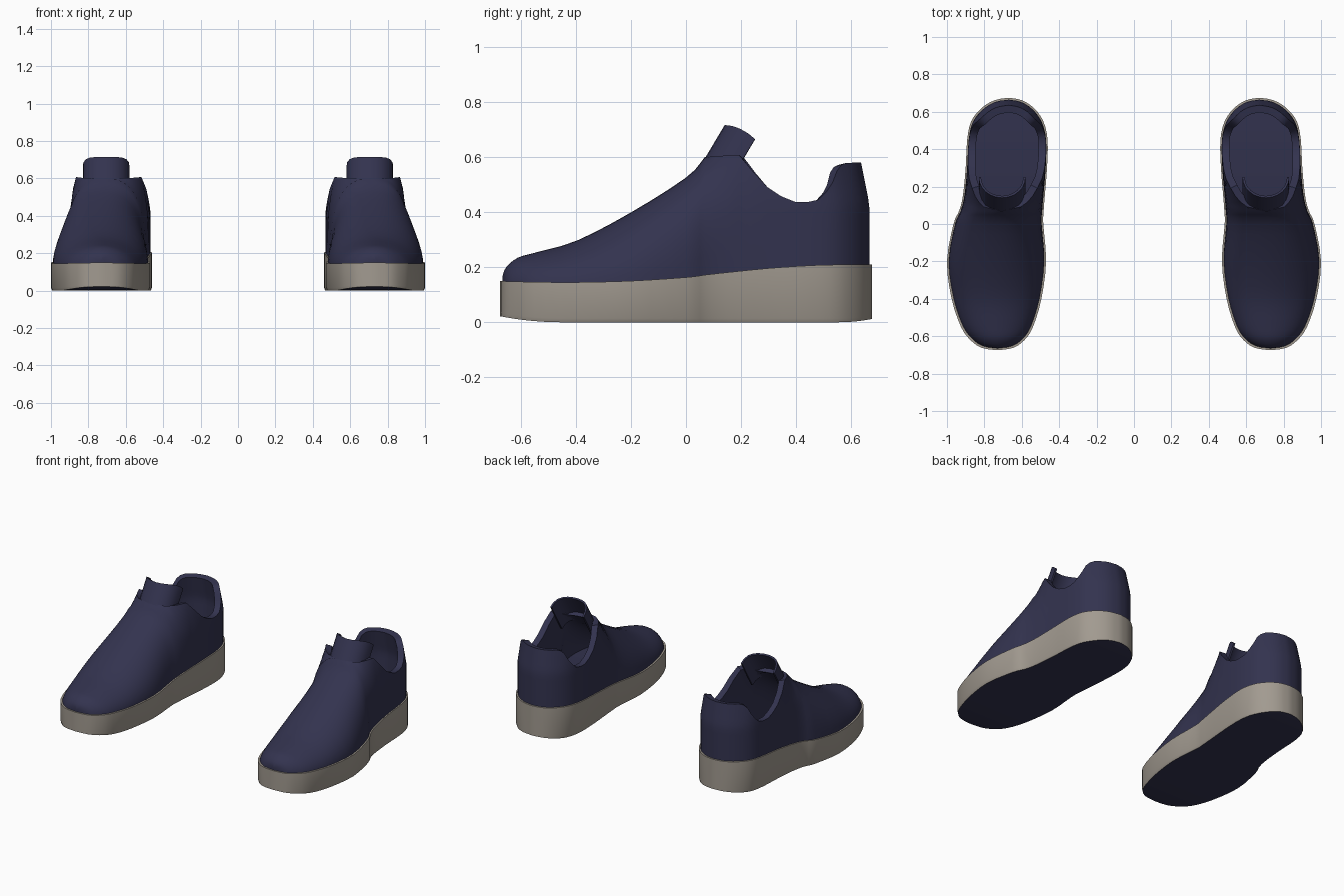
import bpy, bmesh, math

if "Cube" in bpy.data.objects:
    bpy.data.objects.remove(bpy.data.objects["Cube"])


def material(name, rgb):
    m = bpy.data.materials.new(name)
    m.diffuse_color = (*rgb, 1)
    m.use_nodes = True
    m.node_tree.nodes["Principled BSDF"].inputs["Base Color"].default_value = m.diffuse_color
    return m


NAVY = material("navy fabric", (0.033, 0.033, 0.078))
GREY = material("warm grey rubber", (0.36, 0.325, 0.28))

# Stations along the shoe: y, inner x, outer x, crown height, squareness, sole top
ROWS = [
    (-.675, .73, .73, .17, 2, .150), (-.662, .645, .815, .20, 2, .149),
    (-.62, .585, .875, .234, 2, .148), (-.55, .54, .925, .254, 2, .146),
    (-.40, .495, .975, .297, 2, .145), (-.20, .47, 1.0, .40, 2.1, .150),
    (0, .485, .965, .525, 2.4, .163), (.07, .483, .935, .60, 2.6, .172),
    (.15, .477, .915, .70, 3, .181), (.30, .465, .90, .90, 4, .196),
    (.45, .462, .892, .95, 4, .206), (.55, .485, .87, .95, 4, .209),
    (.62, .535, .815, .95, 4, .210), (.662, .60, .745, .95, 4, .210),
    (.675, .67, .67, .95, 4, .210)]
COLLAR = [(.07, .60), (.20, .608), (.23, .57), (.27, .515), (.33, .465), (.42, .43),
          (.49, .445), (.54, .49), (.58, .555), (.61, .578), (.70, .58)]


def smooth_rows(rows, n=3):
    """Resample the stations with a Catmull-Rom curve."""
    out = []
    for i in range(len(rows) - 1):
        quad = rows[max(i - 1, 0)], rows[i], rows[i + 1], rows[min(i + 2, len(rows) - 1)]
        for k in range(n):
            t = k / n
            out.append(tuple(
                b + .5 * t * (c - a + t * (2*a - 5*b + 4*c - d + t * (3*(b - c) + d - a)))
                for a, b, c, d in zip(*quad)))
    return out + [rows[-1]]


def lerp_table(table, x):
    for (x0, a), (x1, b) in zip(table, table[1:]):
        if x <= x1:
            return a + (b - a) * max(0, (x - x0) / (x1 - x0))
    return table[-1][1]


def make(name, grids, mats, closed=False, thickness=0, under=None):
    """Skin grids of points, thicken them and mirror the part to the other shoe."""
    bm = bmesh.new()
    for grid in grids:
        vs = [[bm.verts.new(p) for p in row] for row in grid]
        cols = len(vs[0])
        for a, b in zip(vs, vs[1:]):
            for j in range(cols if closed else cols - 1):
                k = (j + 1) % cols
                bm.faces.new((a[j], b[j], b[k], a[k]))
    bmesh.ops.remove_doubles(bm, verts=bm.verts, dist=.0005)
    if closed:
        bmesh.ops.recalc_face_normals(bm, faces=bm.faces)
    bm.normal_update()
    for f in bm.faces:
        if under is not None and f.normal.z < -.8:
            f.material_index = under
    me = bpy.data.meshes.new(name)
    bm.to_mesh(me)
    bm.free()
    ob = bpy.data.objects.new(name, me)
    bpy.context.collection.objects.link(ob)
    for m in mats:
        me.materials.append(m)
    bpy.ops.object.select_all(action='DESELECT')
    ob.select_set(True)
    bpy.context.view_layer.objects.active = ob
    if thickness:
        s = ob.modifiers.new("thickness", 'SOLIDIFY')
        s.thickness = thickness
        s.offset = -1
        bpy.ops.object.modifier_apply(modifier=s.name)
    bpy.ops.object.shade_smooth_by_angle(angle=math.radians(40))
    ob.modifiers.new("other shoe", 'MIRROR')
    return ob


STATIONS = smooth_rows(ROWS)

# Sole: closed cross-sections, lifted a little at toe and heel, dark underneath
sole = []
for y, xi, xo, h, p, top in STATIONS:
    cx, w = (xi + xo) / 2, (xo - xi) / 2
    low = .022 * max(0, (-y - .45) / .225) ** 2 + .012 * max(0, (y - .55) / .125) ** 2
    side = [(1, top), (1, low + .014), (.97, low)]
    sole.append([(cx + w * s, y, z) for s, z in side]
                + [(cx - w * s, y, z) for s, z in reversed(side)])
make("sole", [sole], [GREY, NAVY], closed=True, under=1)

# Insole: floor inside the opening
insole = []
for y, xi, xo, h, p, top in STATIONS:
    if y > -.35:
        cx, w = (xi + xo) / 2, (xo - xi) / 2 * .92
        insole.append([(cx + w, y * .97, top + .008), (cx - w, y * .97, top + .008)])
make("insole", [insole], [NAVY])

# Upper: arched sections that stay closed over the toes and open up at the collar
K = 12
halves = {1: [], -1: []}
for y, xi, xo, h, p, top in STATIONS:
    cx, w, base = (xi + xo) / 2, (xo - xi) / 2 * .965, top - .02
    cut = lerp_table(COLLAR, y) if y >= .069 else 9
    ratio = min(1, (cut - base) / (h - base))
    t_max = math.asin(ratio ** (p / 2)) if ratio < .9999 else math.pi / 2
    z_cut = base + (h - base) * ratio
    for side, grid in halves.items():
        row = []
        for j in range(K + 1):
            if y > .2:      # even heights on the upright heel walls
                z = base + (z_cut - base) * j / K
                t = math.asin(((z - base) / (h - base)) ** (p / 2))
            else:
                t = t_max * j / K
                z = base + (h - base) * math.sin(t) ** (2 / p)
            c = max(0, math.cos(t)) ** (2 / p)
            lean = max(0, z - .43) / .15
            yy = y * .985 - .03 * lean * max(0, min(1, (y - .45) / .15))
            row.append((cx + side * w * c * (1 - .05 * min(lean, 1) * (y > .07)), yy, z))
        grid.append(row)
mirrored = [row[::-1] for row in halves[-1]]
make("upper", [halves[1], mirrored], [NAVY], thickness=.04)

# Tongue: curved sheet standing up out of the throat
tongue = []
for s in range(6):
    f = s / 5
    row = []
    for j in range(13):
        a = math.radians(-90 + 15 * j)
        bend = 1 - math.cos(a)
        row.append((.705 - .125 * math.sin(a),
                    .03 + .11 * f + .11 * bend,
                    .53 + .185 * f - .05 * bend ** 2))
    tongue.append(row)
make("tongue", [tongue], [NAVY], thickness=.012)
